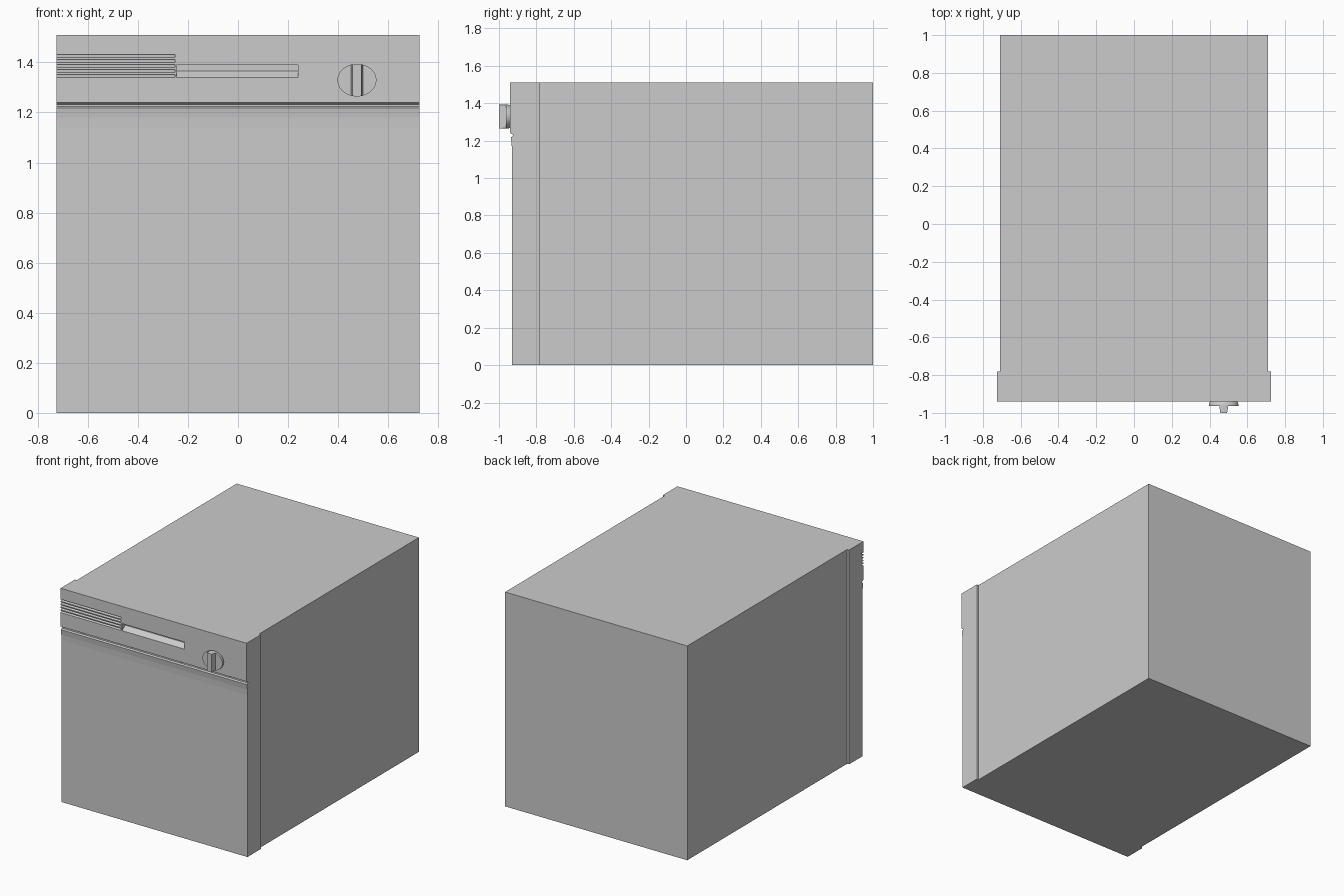
import bpy, bmesh, math

if "Cube" in bpy.data.objects:
    bpy.data.objects.remove(bpy.data.objects["Cube"])

FRONT = -0.94          # plane of the control panel


def prism(name, sections, axis, smooth=False):
    """Extrude outlines along an axis. sections: list of (outline, start, end[, end_outline])."""
    bm = bmesh.new()
    for outline, a, b, *rest in sections:
        ends = (outline, rest[0] if rest else outline)
        rings = []
        for pts, d in zip(ends, (a, b)):
            if axis == 'X':      # outline in (y, z)
                rings.append([bm.verts.new((d, p, q)) for p, q in pts])
            else:                # outline in (x, z), extruded along y
                rings.append([bm.verts.new((p, d, q)) for p, q in pts])
        n = len(outline)
        bm.faces.new(rings[0])
        bm.faces.new(rings[1][::-1])
        for i in range(n):
            j = (i + 1) % n
            bm.faces.new((rings[0][i], rings[1][i], rings[1][j], rings[0][j]))
    bmesh.ops.recalc_face_normals(bm, faces=bm.faces)
    mesh = bpy.data.meshes.new(name)
    bm.to_mesh(mesh)
    bm.free()
    ob = bpy.data.objects.new(name, mesh)
    bpy.context.collection.objects.link(ob)
    if smooth:
        bpy.ops.object.select_all(action='DESELECT')
        bpy.context.view_layer.objects.active = ob
        ob.select_set(True)
        bpy.ops.object.shade_smooth_by_angle(angle=math.radians(30))
    return ob


def carve(target, cutter):
    mod = target.modifiers.new("cut", 'BOOLEAN')
    mod.operation, mod.solver, mod.object = 'DIFFERENCE', 'EXACT', cutter
    bpy.context.view_layer.objects.active = target
    bpy.ops.object.modifier_apply(modifier=mod.name)
    bpy.data.objects.remove(cutter)


def ellipse(rx, rz, limit=1.0, n=40, cx=0.475, cz=1.329):
    """Ellipse outline, optionally cut off at |x| = limit."""
    if limit >= rx:
        angles = [2 * math.pi * i / n for i in range(n)]
    else:                # top arc then bottom arc between the cut lines
        a0 = math.acos(limit / rx)
        arc = [a0 + (math.pi - 2 * a0) * i / 6 for i in range(7)]
        angles = arc + [a + math.pi for a in arc]
    return [(cx + rx * math.cos(a), cz + rz * math.sin(a)) for a in angles]


# Cabinet
prism("cabinet", [([(-0.78, 0), (1, 0), (1, 1.51), (-0.78, 1.51)], -0.71, 0.71)], 'X')

# Door with control panel, seam groove and gently tapered upper lip
door = prism("door_and_panel", [([
    (-0.78, 0), (-0.93, 0), (-0.93, 1.14), (-0.932, 1.18), (-0.937, 1.218),
    (-0.926, 1.224), (-0.926, 1.232), (FRONT, 1.24), (FRONT, 1.51), (-0.78, 1.51)],
    -0.725, 0.725)], 'X')

# Vent slots, open at the left edge, each with a floor sloping up inwards
slots = []
for i in range(5):
    z = 1.339 + 0.02 * i
    slots.append(([(-0.96, z), (FRONT, z), (-0.915, z + 0.013), (-0.96, z + 0.013)],
                  -0.75, -0.252))
carve(door, prism("vent_cutter", slots, 'X'))

# Handle recess with a sloping floor and upright back
carve(door, prism("handle_cutter", [([
    (-0.96, 1.339), (FRONT, 1.339), (-0.933, 1.345), (-0.905, 1.365),
    (-0.905, 1.389), (-0.96, 1.389)], -0.245, 0.24)], 'X'))

# Dial: oval base with narrow skirt, and an upright grip
prism("dial_base", [(ellipse(0.072, 0.060), FRONT + 0.002, -0.955, ellipse(0.078, 0.065)),
                    (ellipse(0.078, 0.065), -0.955, -0.963)], 'Y', smooth=True)
prism("dial_grip", [(ellipse(0.078, 0.065, 0.024), -0.961, -1.0,
                     ellipse(0.078, 0.065, 0.018))], 'Y', smooth=True)
